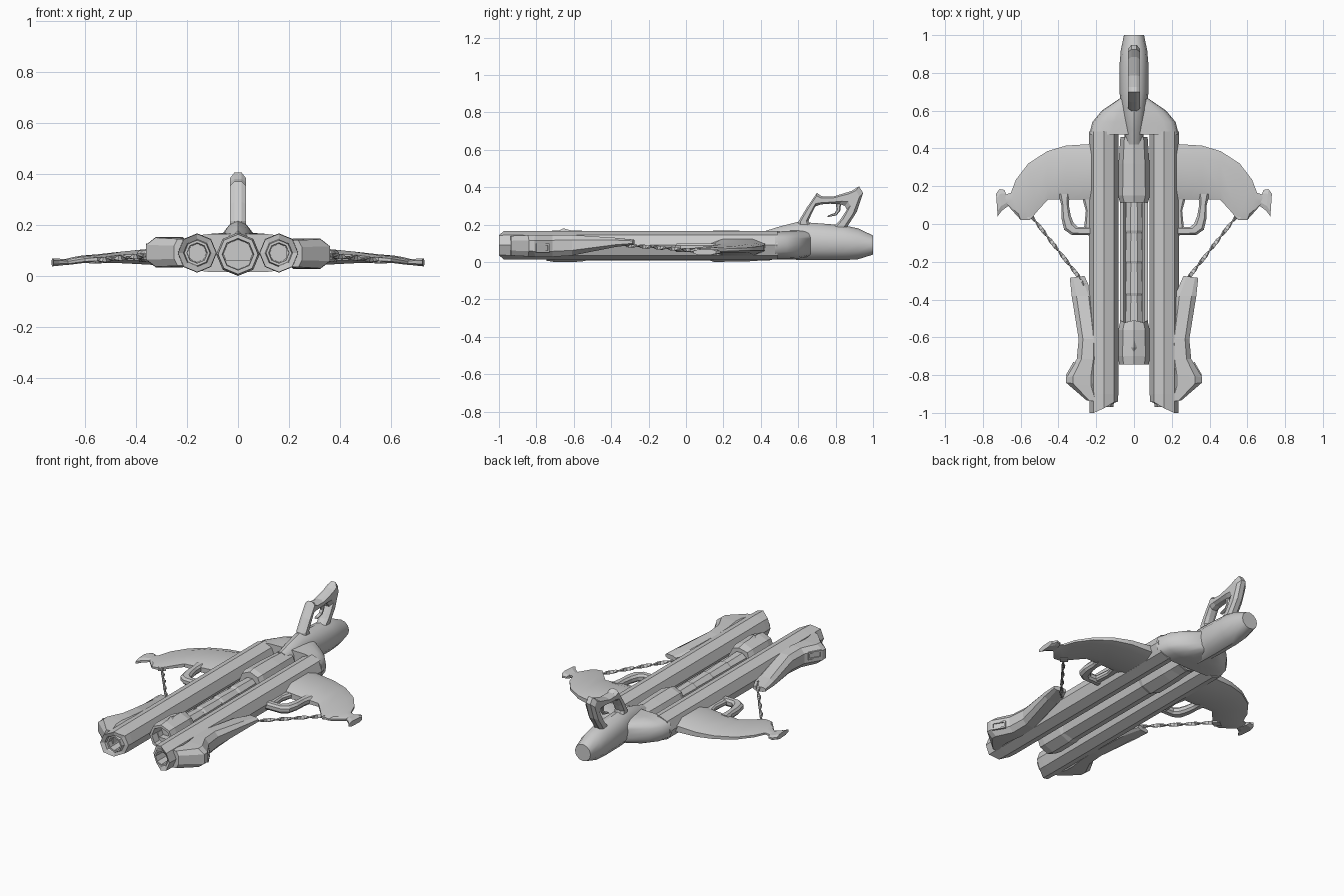
import bpy, bmesh
from math import sin, cos, pi, radians
from mathutils import Vector

if "Cube" in bpy.data.objects:
    bpy.data.objects.remove(bpy.data.objects["Cube"])


def loft(name, rings, mirror=False, smooth=None):
    """Skin a list of equal-length point rings and cap both ends."""
    bm = bmesh.new()
    vs = [[bm.verts.new(p) for p in r] for r in rings]
    n = len(rings[0])
    for a, b in zip(vs, vs[1:]):
        for i in range(n):
            j = (i + 1) % n
            bm.faces.new((a[i], a[j], b[j], b[i]))
    bm.faces.new(vs[0])
    bm.faces.new(vs[-1])
    bmesh.ops.recalc_face_normals(bm, faces=bm.faces)
    me = bpy.data.meshes.new(name)
    bm.to_mesh(me)
    bm.free()
    if smooth:
        me.shade_smooth()
        me.set_sharp_from_angle(angle=radians(smooth))
    ob = bpy.data.objects.new(name, me)
    bpy.context.collection.objects.link(ob)
    if mirror:
        ob.modifiers.new("Mirror", 'MIRROR').use_mirror_merge = False
    return ob


def ring(y, rx, zb, zt, cx=0, n=8, e=1.0, phase=0.0):
    """Section across y; e below 1 makes it boxier."""
    def f(v):
        return (abs(v) ** e) * (1 if v > 0 else -1) if abs(v) > 1e-6 else 0
    out = []
    for i in range(n):
        t = phase + 2 * pi * i / n
        out.append((cx + rx * f(cos(t)), y, (zb + zt) / 2 + (zt - zb) / 2 * f(sin(t))))
    return out


def strip(name, stations, k=0.45, upright=False, **kw):
    """Chamfered bar between an outer and an inner edge line."""
    rings = []
    for ou, ov, iu, iv, lo, hi in stations:
        o, i = Vector((ou, ov)), Vector((iu, iv))
        m, h = (lo + hi) / 2, (hi - lo) / 2
        prof = [(0, k), (.22, 1), (.78, 1), (1, k), (1, -k), (.78, -1), (.22, -1), (0, -k)]
        r = []
        for t, s in prof:
            p = o.lerp(i, t)
            w = m + s * h
            r.append((w, p.x, p.y) if upright else (p.x, p.y, w))
        rings.append(r)
    return loft(name, rings, **kw)


def copy_turned(ob, name):
    """Opposite-side copy, rolled half a turn about the weapon axis."""
    c = bpy.data.objects.new(name, ob.data)
    c.matrix_world = ob.matrix_world
    c.rotation_euler = (0, pi, 0)
    c.location = (0, 0, .18)
    bpy.context.collection.objects.link(c)


# Twin octagonal barrels with slanted muzzles and stepped bores
def barrel_ring(y, r):
    return ring(y, r, .09 - r, .09 + r, cx=.16)


def slanted(r, y_in, y_out):
    return [(x, y_in + (y_out - y_in) * min(1, max(0, (x - .10) / .10)), z)
            for x, y, z in barrel_ring(0, r)]


loft("barrel", [barrel_ring(.49, .077), barrel_ring(-.9, .077), slanted(.075, -.94, -1),
                slanted(.054, -.945, -.985), barrel_ring(-.97, .05), barrel_ring(-.97, .04),
                barrel_ring(-.82, .036)], mirror=True)

# Central tray under the open channel
tray = [(-.075, .085), (-.055, .03), (0, .008), (.055, .03), (.075, .085),
        (.055, .085), (.045, .06), (-.045, .06), (-.055, .085)]
loft("channel_tray", [[(x, y, z) for x, z in tray] for y in (-.7, .45)])

# Stepped cylinders lying in the channel
edges = [.14, -.05, -.21, -.38, -.53]
for i, (a, b) in enumerate(zip(edges, edges[1:])):
    loft(f"channel_block_{i + 1}", [ring(a, .043, .05, .125, phase=pi / 8),
                                    ring(b + .015, .050, .045, .13, phase=pi / 8),
                                    ring(b, .044, .05, .125, phase=pi / 8)])

# Hollow front collar with scalloped rear edge
crown = [(x, -.51 - (.012 if i % 2 else 0), z)
         for i, (x, y, z) in enumerate(ring(0, .072, .013, .157))]
loft("front_collar", [crown, ring(-.56, .083, .002, .168), ring(-.70, .085, 0, .17),
                      ring(-.745, .078, .007, .163), ring(-.745, .062, .023, .147),
                      ring(-.66, .058, .027, .143)])
loft("front_sight", [ring(-.69, .004, .15, .164, n=4), ring(-.655, .015, .15, .18, n=4),
                     ring(-.61, .003, .15, .168, n=4)])

# Rear collar
loft("rear_collar", [ring(.115, .074, .012, .16), ring(.15, .085, .001, .169),
                     ring(.32, .082, .003, .167), ring(.46, .072, .012, .16)])

# Rounded shoulder joining the barrels to the stock
loft("shoulder", [ring(.475, .237, .014, .166, n=20, e=.6), ring(.54, .22, .014, .168, n=20, e=.65),
                  ring(.60, .17, .016, .17, n=20, e=.7), ring(.665, .075, .03, .165, n=20, e=.8)],
     smooth=40)

# Stock and its hump
loft("stock", [ring(.42, .045, .03, .165, n=12), ring(.5, .055, .015, .19, n=12),
               ring(.6, .066, .012, .215, n=12), ring(.7, .077, .01, .208, n=12),
               ring(.84, .077, .01, .197, n=12), ring(.92, .07, .015, .18, n=12),
               ring(1, .053, .04, .142, n=12)], smooth=35)

# Upright handle loop
handle = [(.594, .17, .68, .17), (.60, .215, .655, .22), (.645, .29, .67, .255),
          (.70, .37, .69, .296), (.725, .352, .72, .308), (.786, .35, .77, .312),
          (.885, .38, .82, .31), (.925, .405, .85, .30), (.947, .37, .86, .28),
          (.914, .27, .82, .22), (.85, .17, .77, .17)]
strip("handle", [(*h, -.032, .032) for h in handle], upright=True)
strip("handle_trigger", [(*t, -.01, .01) for t in
                         [(.83, .32, .80, .32), (.825, .275, .805, .28), (.805, .25, .795, .262),
                          (.755, .24, .76, .25)]], upright=True)

# Curved bow limbs
limb = [(.20, .425, .20, .13, .035, .125), (.36, .415, .36, .13, .045, .105),
        (.46, .385, .455, .13, .05, .095), (.56, .32, .51, .07, .052, .085),
        (.625, .235, .55, .022, .052, .08), (.652, .165, .60, .022, .05, .075),
        (.70, .15, .67, .10, .042, .062)]
strip("bow_limb", limb, mirror=True, smooth=25)
strip("limb_tip", [(.685, .18, .66, .10, .044, .064), (.712, .185, .70, .07, .04, .068),
                   (.73, .16, .722, .04, .038, .068)], mirror=True)

# Guard loops below the limbs
guard = [(.40, .16, .34, .16), (.385, .10, .345, .10), (.384, .03, .335, .045),
         (.37, -.03, .32, .005), (.33, -.058, .30, -.015), (.22, -.06, .22, -.015)]
strip("guard_loop", [(*g, .055, .10) for g in guard], mirror=True)
strip("guard_web", [(.28, .16, .22, .16, .06, .095), (.255, .07, .22, .07, .06, .095),
                    (.265, -.03, .22, -.03, .06, .095)], mirror=True)

# Twisted bow strings with end ferrules
a, b = Vector((.55, .05, .062)), Vector((.26, -.32, .09))
d = (b - a).normalized()
s = d.cross(Vector((0, 0, 1))).normalized()
u = s.cross(d)


def string_ring(t, w, h, ang):
    c = a.lerp(b, t)
    r = []
    for x, y in ((w, h), (-w, h), (-w, -h), (w, -h)):
        r.append(c + s * (x * cos(ang) - y * sin(ang)) + u * (x * sin(ang) + y * cos(ang)))
    return r


loft("bow_string", [string_ring(i / 24, .010, .004, i * pi / 5) for i in range(25)], mirror=True)
loft("string_ferrule", [string_ring(t, .022, .012, 0) for t in (-.06, .03)], mirror=True)

# Side fins near the muzzles; the opposite one is rolled half a turn
fin = strip("right_fin", [(.34, -.285, .262, -.275, .093, .12), (.33, -.38, .215, -.38, .08, .13),
                          (.293, -.61, .19, -.61, .035, .145), (.303, -.715, .19, -.715, .028, .146),
                          (.36, -.81, .19, -.80, .028, .146), (.36, -.84, .19, -.86, .03, .144),
                          (.25, -.935, .19, -.94, .035, .14)], k=.5)
copy_turned(fin, "left_fin")

# Framed vents on the fins
p, q = Vector((.312, -.735, 0)), Vector((.352, -.805, 0))
out = Vector((.86, .51, 0))


def vent_ring(depth, m):
    e = (q - p).normalized() * m
    base = out * depth
    return [base + p + e + Vector((0, 0, .052 + m)), base + q - e + Vector((0, 0, .052 + m)),
            base + q - e + Vector((0, 0, .098 - m)), base + p + e + Vector((0, 0, .098 - m))]


vent = loft("right_vent", [vent_ring(-.03, 0), vent_ring(.01, 0), vent_ring(.01, .009),
                           vent_ring(-.005, .009)])
copy_turned(vent, "left_vent")
